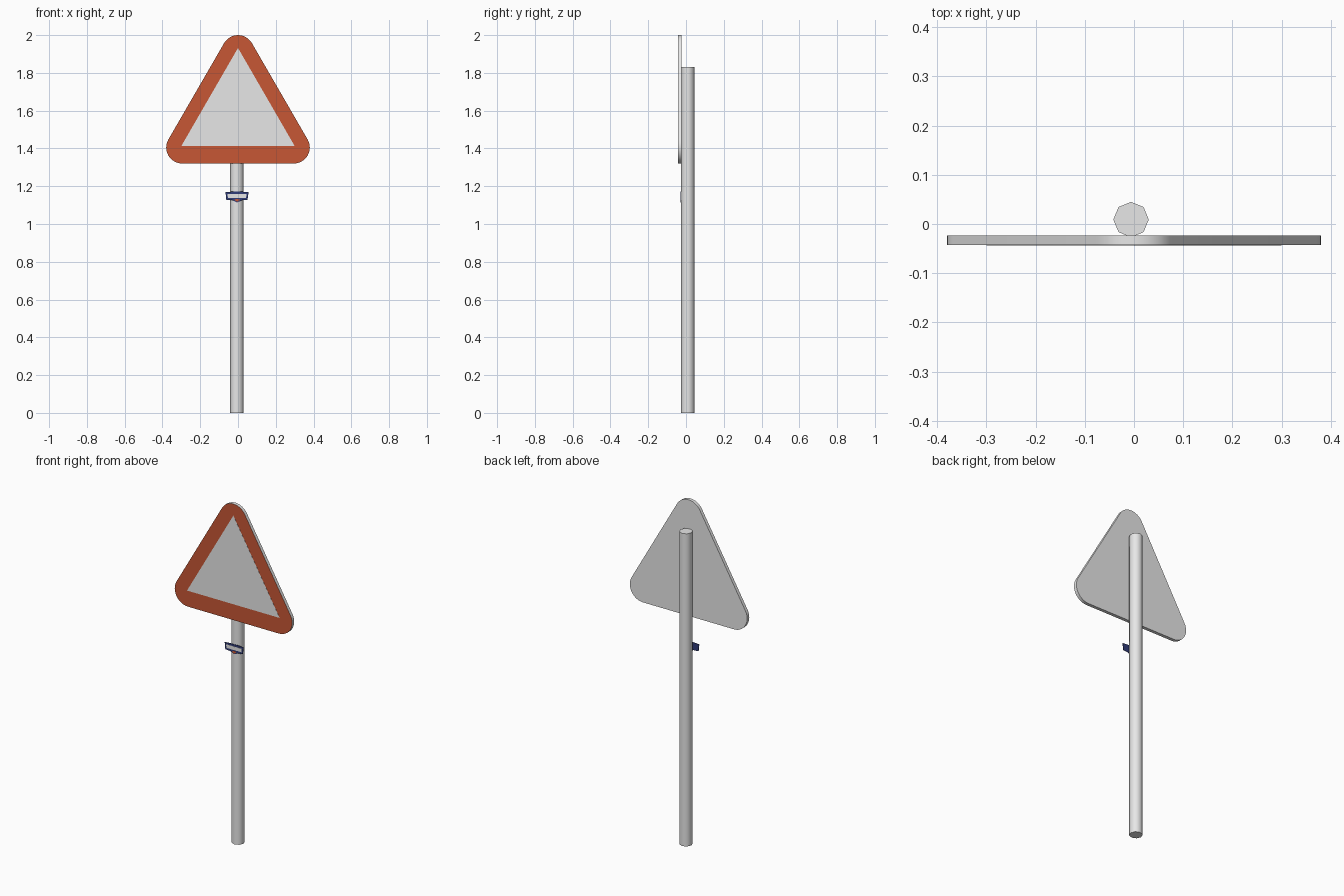
import bpy, bmesh, math
from mathutils import Matrix

if "Cube" in bpy.data.objects:
    bpy.data.objects.remove(bpy.data.objects["Cube"])


def material(name, rgb):
    m = bpy.data.materials.new(name)
    m.diffuse_color = (*rgb, 1)
    m.use_nodes = True
    m.node_tree.nodes["Principled BSDF"].inputs["Base Color"].default_value = m.diffuse_color
    return m


GREY = material("light grey", (0.8, 0.8, 0.8))
RED = material("warning red", (0.57, 0.095, 0.036))
NAVY = material("navy", (0.03, 0.045, 0.19))


def finish(bm, name, mats, smooth=None):
    bmesh.ops.recalc_face_normals(bm, faces=bm.faces)
    me = bpy.data.meshes.new(name)
    bm.to_mesh(me)
    bm.free()
    for m in mats:
        me.materials.append(m)
    ob = bpy.data.objects.new(name, me)
    bpy.context.collection.objects.link(ob)
    if smooth:
        bpy.ops.object.select_all(action='DESELECT')
        ob.select_set(True)
        bpy.context.view_layer.objects.active = ob
        bpy.ops.object.shade_smooth_by_angle(angle=math.radians(smooth))
    return ob


def plate(name, outline, y0, y1, mats, smooth=None):
    """Extrude an x-z outline from y0 (front) to y1 (back)."""
    bm = bmesh.new()
    face = bm.faces.new([bm.verts.new((x, y0, z)) for x, z in outline])
    ext = bmesh.ops.extrude_face_region(bm, geom=[face])
    for v in ext["geom"]:
        if isinstance(v, bmesh.types.BMVert):
            v.co.y = y1
    # the extrusion consumes or keeps the front face; make sure it exists
    front = [v for v in bm.verts if abs(v.co.y - y0) < 1e-6]
    if not any(all(v in front for v in f.verts) for f in bm.faces):
        bmesh.ops.contextual_create(bm, geom=front)
    bmesh.ops.recalc_face_normals(bm, faces=bm.faces)
    # the front face takes the second colour if there is one
    for f in bm.faces:
        f.material_index = int(len(mats) > 1 and f.normal.y < -0.9)
    return finish(bm, name, mats, smooth)


# Octagonal post
bm = bmesh.new()
bmesh.ops.create_cone(bm, cap_ends=True, segments=8, radius1=0.036, radius2=0.036,
                      depth=1.83, matrix=Matrix.Translation((-0.006, 0.009, 0.915)))
finish(bm, "post", [GREY], 50)

# Rounded triangular board, red on the front only
R = 0.085
outline = []
for cx, cz, start in ((0.295, 1.405, -90), (0, 1.915, 30), (-0.295, 1.405, 150)):
    for i in range(13):
        a = math.radians(start + 10 * i)
        outline.append((cx + R * math.cos(a), cz + R * math.sin(a)))
plate("sign_board", outline, -0.0425, -0.023, [GREY, RED], 40)

# Pale triangular centre field
plate("sign_centre", [(-0.3, 1.413), (0.3, 1.413), (0, 1.932)], -0.0432, -0.042, [GREY])

# Small blank badge strapped to the post
badge = [(-0.062, 1.128), (-0.03, 1.126), (-0.005, 1.114), (0.022, 1.126), (0.05, 1.128),
         (0.056, 1.168), (0.025, 1.171), (-0.035, 1.171), (-0.066, 1.168)]
plate("badge", badge, -0.029, -0.026, [NAVY])
plate("badge_panel", [(-0.053, 1.138), (0.042, 1.138), (0.046, 1.159), (-0.057, 1.159)],
      -0.0298, -0.0285, [GREY])
plate("badge_tip", [(-0.02, 1.128), (-0.005, 1.118), (0.011, 1.128), (-0.005, 1.134)],
      -0.0298, -0.0285, [RED])
